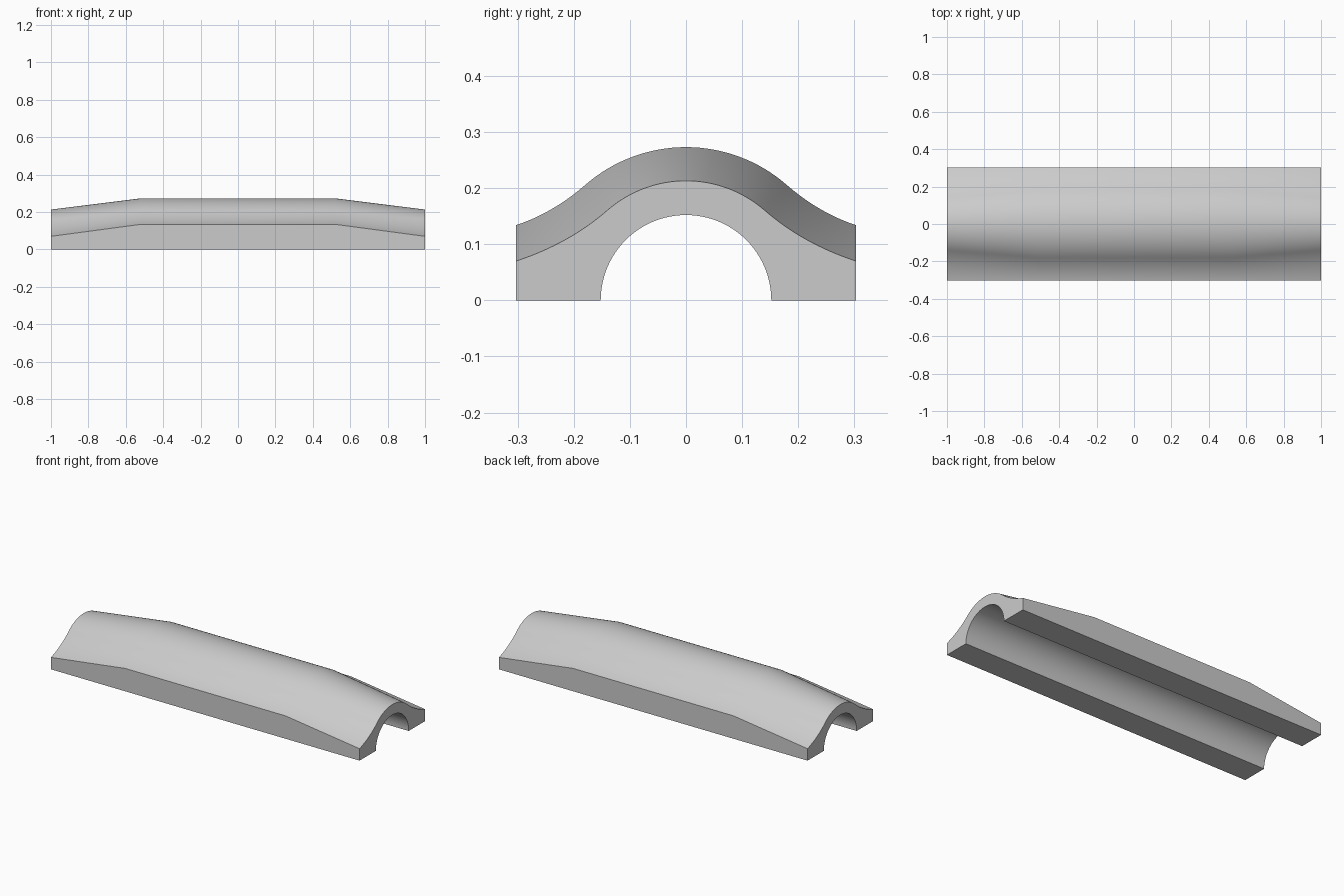
import bpy
import bmesh
from math import sin, cos, pi, radians

HALF_WIDTH = 0.303
BORE = 0.152
STEPS = 16
BEND = radians(41)      # slope where the crown meets the flared skirt
FLARE = radians(18)     # slope at the outer edge

cube = bpy.data.objects.get("Cube")
if cube:
    bpy.data.objects.remove(cube, do_unlink=True)

grey = bpy.data.materials.new("light_grey")
grey.use_nodes = True
colour = (0.6, 0.6, 0.6, 1)
grey.diffuse_color = colour
grey.node_tree.nodes["Principled BSDF"].inputs["Base Color"].default_value = colour


def half_top(radius, edge_z):
    """Crown arc followed by a concave skirt, from the ridge to the outer edge."""
    pts = [(radius * sin(BEND * i / STEPS), radius * cos(BEND * i / STEPS))
           for i in range(STEPS + 1)]
    y0, z0 = pts[-1]
    y2, z2 = HALF_WIDTH, edge_z
    # Control point where the two end tangents cross
    t0, t2 = -sin(BEND) / cos(BEND), -sin(FLARE) / cos(FLARE)
    y1 = (z2 - z0 + t0 * y0 - t2 * y2) / (t0 - t2)
    z1 = z0 + t0 * (y1 - y0)
    for i in range(1, STEPS + 1):
        t = i / STEPS
        a, b, c = (1 - t) ** 2, 2 * t * (1 - t), t * t
        pts.append((a * y0 + b * y1 + c * y2, a * z0 + b * z1 + c * z2))
    return pts


def section(radius, edge_z):
    """Closed outline: top surface, side walls, feet and round channel."""
    half = half_top(radius, edge_z)
    top = [(-y, z) for y, z in reversed(half[1:])] + half
    n = STEPS * 3
    channel = [(BORE * cos(pi * i / n), BORE * sin(pi * i / n)) for i in range(n + 1)]
    return top + [(HALF_WIDTH, 0)] + channel + [(-HALF_WIDTH, 0)]


# Loft the section along the length, lower towards both ends
end, middle = (0.213, 0.07), (0.273, 0.134)
stations = [(-1, end), (-0.52, middle), (0.52, middle), (1, end)]

bm = bmesh.new()
rings = [[bm.verts.new((x, y, z)) for y, z in section(*size)] for x, size in stations]
for a, b in zip(rings, rings[1:]):
    for i in range(len(a)):
        j = (i + 1) % len(a)
        bm.faces.new((a[i], a[j], b[j], b[i]))
bm.faces.new(rings[0])
bm.faces.new(rings[-1])
bmesh.ops.recalc_face_normals(bm, faces=bm.faces)

mesh = bpy.data.meshes.new("arched_cover")
bm.to_mesh(mesh)
bm.free()
mesh.materials.append(grey)
cover = bpy.data.objects.new("arched_cover", mesh)
bpy.context.collection.objects.link(cover)

bpy.ops.object.select_all(action="DESELECT")
cover.select_set(True)
bpy.context.view_layer.objects.active = cover
bpy.ops.object.shade_smooth_by_angle(angle=radians(30))
